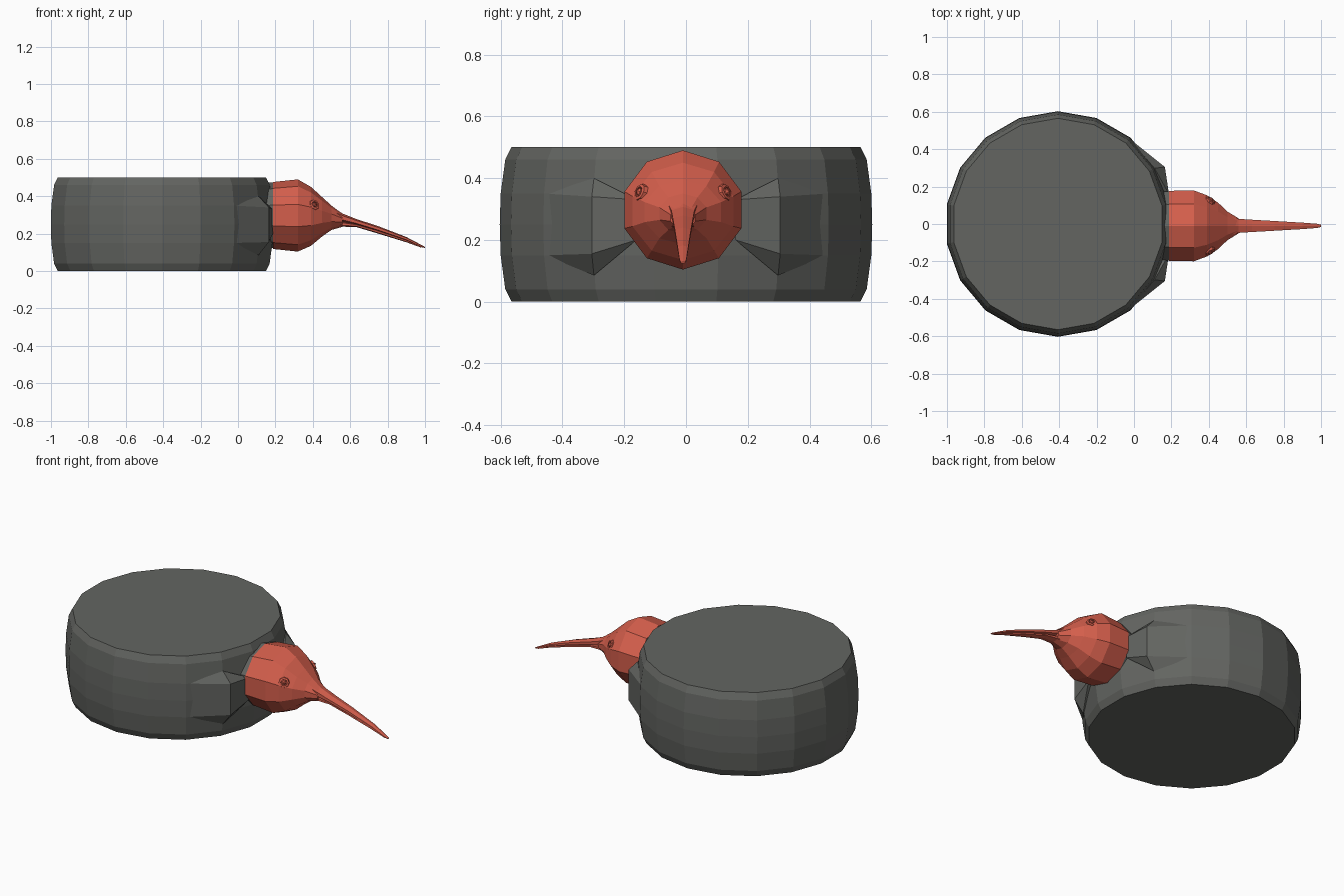
import bpy, bmesh
from math import sin, cos, pi, radians
from mathutils import Vector, Matrix

if "Cube" in bpy.data.objects:
    bpy.data.objects.remove(bpy.data.objects["Cube"])


def material(name, color):
    m = bpy.data.materials.new(name)
    m.diffuse_color = color
    m.use_nodes = True
    m.node_tree.nodes["Principled BSDF"].inputs["Base Color"].default_value = m.diffuse_color
    return m


GREY = material("dark_grey", (0.125, 0.13, 0.12, 1))
RED = material("red", (0.66, 0.113, 0.072, 1))
CY = -0.01  # side-to-side centre of the head


def finish(bm, name, mat):
    bmesh.ops.recalc_face_normals(bm, faces=bm.faces[:])
    mesh = bpy.data.meshes.new(name)
    bm.to_mesh(mesh)
    bm.free()
    mesh.materials.append(mat)
    ob = bpy.data.objects.new(name, mesh)
    bpy.context.collection.objects.link(ob)
    return ob


def loft(name, rings, mat):
    bm = bmesh.new()
    loops = [[bm.verts.new(p) for p in ring] for ring in rings]
    n = len(loops[0])
    for a, b in zip(loops, loops[1:]):
        for i in range(n):
            j = (i + 1) % n
            bm.faces.new((a[i], a[j], b[j], b[i]))
    bm.faces.new(loops[0])
    bm.faces.new(loops[-1])
    return finish(bm, name, mat)


def cross_section(x, top, bottom, half_width, sides):
    # ring across the x axis with a vertex at the top
    mid, h = (top + bottom) / 2, (top - bottom) / 2
    return [(x, CY + half_width * sin(2 * pi * i / sides),
             mid + h * cos(2 * pi * i / sides)) for i in range(sides)]


def tube(name, stations, sides, mat):
    return loft(name, [cross_section(*s, sides) for s in stations], mat)


# drum body: 18 sides, slightly bulged, bevelled rims
profile = [(0.565, 0), (0.585, 0.04), (0.6, 0.15), (0.603, 0.25),
           (0.6, 0.35), (0.585, 0.46), (0.565, 0.5)]
loft("drum_body", [[(-0.407 + r * cos(radians(10 + 20 * i)),
                     r * sin(radians(10 + 20 * i)), z) for i in range(18)]
                   for r, z in profile], GREY)

# shoulder wedges leading from the drum to the neck
for side, label in ((1, "left"), (-1, "right")):
    bm = bmesh.new()
    for x, y, lo, hi in ((-0.025, 0.457, 0.15, 0.35), (0.165, 0.305, 0.155, 0.34),
                         (0.11, 0.298, 0.085, 0.40), (0.187, 0.16, 0.2, 0.33),
                         (0.08, 0.16, 0.2, 0.33)):
        for z in (lo, hi):
            bm.verts.new((x, y * side, z))
    bmesh.ops.convex_hull(bm, input=bm.verts[:])
    finish(bm, "shoulder_" + label, GREY)

# collar and head
tube("neck_collar", [(0.10, 0.47, 0.12, 0.19), (0.188, 0.474, 0.122, 0.194)], 10, GREY)
tube("head", [(0.186, 0.476, 0.118, 0.197), (0.32, 0.49, 0.104, 0.199),
              (0.39, 0.45, 0.135, 0.172), (0.45, 0.395, 0.185, 0.13),
              (0.50, 0.35, 0.22, 0.08), (0.56, 0.305, 0.237, 0.042)], 10, RED)

# long drooping bill in two halves
tube("upper_bill", [(0.50, 0.345, 0.265, 0.06), (0.56, 0.307, 0.262, 0.043),
                    (0.63, 0.279, 0.248, 0.038), (0.75, 0.240, 0.212, 0.03),
                    (0.9, 0.182, 0.163, 0.02), (0.98, 0.14, 0.128, 0.013),
                    (1.0, 0.129, 0.123, 0.007)], 6, RED)
tube("lower_bill", [(0.50, 0.275, 0.228, 0.05), (0.56, 0.265, 0.237, 0.036),
                    (0.63, 0.252, 0.236, 0.03), (0.75, 0.218, 0.2, 0.022),
                    (0.9, 0.167, 0.154, 0.014), (0.98, 0.132, 0.125, 0.008)], 6, RED)

# eyes with raised lids
for side, label in ((1, "left"), (-1, "right")):
    normal = Vector((0.5, 0.78 * side, 0.35))
    turn = (Matrix.Translation((0.408, CY + 0.139 * side, 0.354))
            @ normal.to_track_quat('Z', 'Y').to_matrix().to_4x4())
    bm = bmesh.new()
    bmesh.ops.create_icosphere(bm, subdivisions=1, radius=0.015, matrix=turn)
    finish(bm, "eye_" + label, RED)
    lid = [[turn @ Vector((r * cos(2 * pi * i / 8), r * sin(2 * pi * i / 8), h))
            for i in range(8)]
           for r, h in ((0.032, -0.014), (0.028, 0.004), (0.018, 0.006), (0.015, -0.014))]
    loft("eyelid_" + label, lid, RED)
